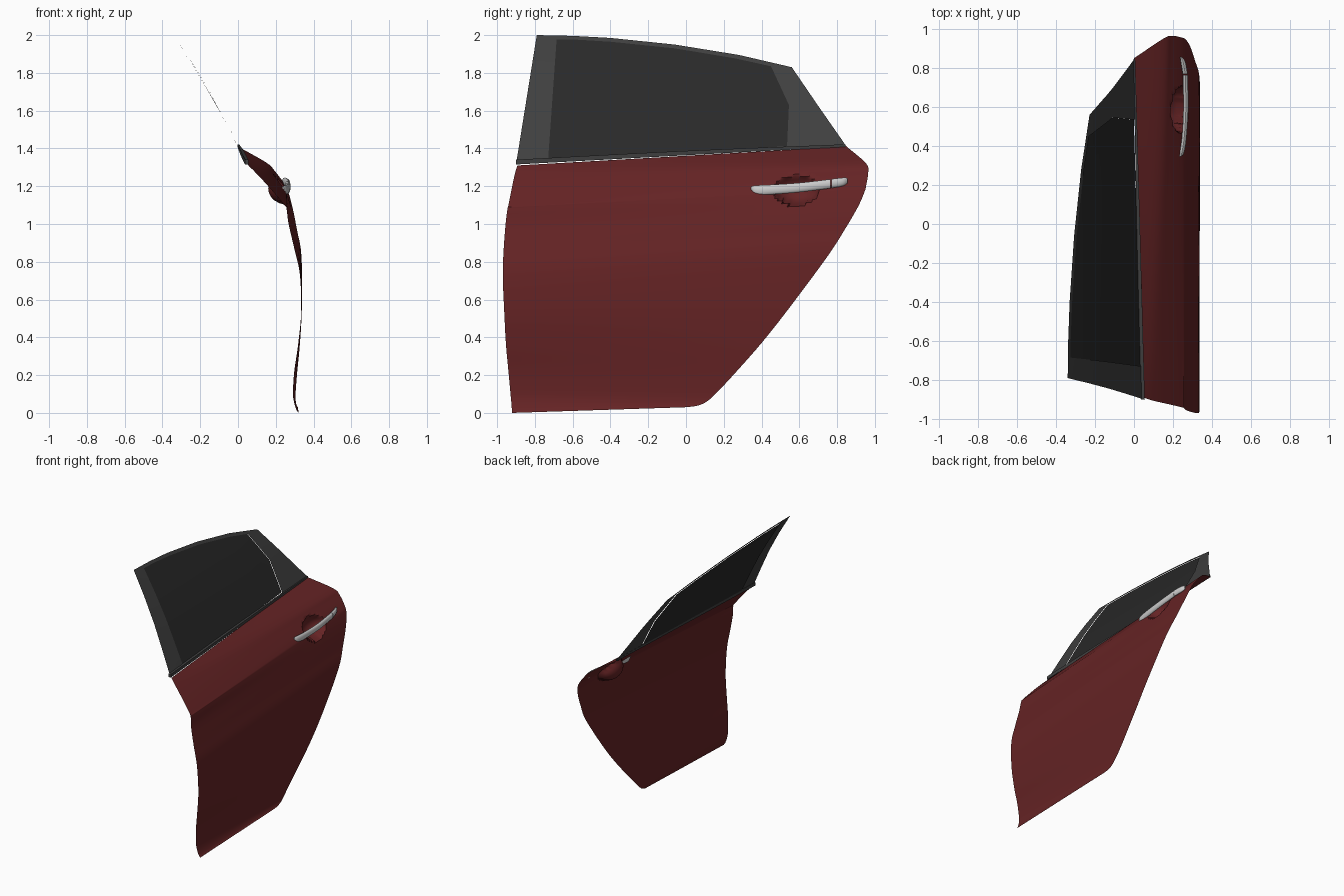
import bpy, bmesh, math
from mathutils import Vector

if "Cube" in bpy.data.objects:
    bpy.data.objects.remove(bpy.data.objects["Cube"])


def material(name, rgb):
    m = bpy.data.materials.new(name)
    m.diffuse_color = (*rgb, 1)
    m.use_nodes = True
    m.node_tree.nodes["Principled BSDF"].inputs["Base Color"].default_value = m.diffuse_color
    return m


RED = material("red_paint", (0.13, 0.017, 0.018))
TRIM = material("dark_trim", (0.05, 0.05, 0.05))
GLASS = material("tinted_glass", (0.022, 0.022, 0.022))
SILVER = material("silver", (0.7, 0.7, 0.7))


def make(name, bm, mat, angle=40):
    me = bpy.data.meshes.new(name)
    bm.to_mesh(me)
    bm.free()
    ob = bpy.data.objects.new(name, me)
    bpy.context.collection.objects.link(ob)
    me.materials.append(mat)
    bpy.ops.object.select_all(action='DESELECT')
    ob.select_set(True)
    bpy.context.view_layer.objects.active = ob
    bpy.ops.object.shade_smooth_by_angle(angle=math.radians(angle))
    return ob


def skin(rows, wrap=False, caps=False):
    """Quads between rows of points."""
    bm = bmesh.new()
    vs = [[bm.verts.new(p) for p in r] for r in rows]
    n = len(rows[0])
    for a, b in zip(vs, vs[1:]):
        for i in range(n if wrap else n - 1):
            j = (i + 1) % n
            bm.faces.new((a[i], a[j], b[j], b[i]))
    if caps:
        bm.faces.new(vs[0])
        bm.faces.new(vs[-1])
        bmesh.ops.recalc_face_normals(bm, faces=bm.faces)
    return bm


def smooth_path(pts, steps):
    """Catmull-Rom through points of any dimension."""
    pts = [Vector(p) for p in pts]
    p = [2 * pts[0] - pts[1]] + pts + [2 * pts[-1] - pts[-2]]
    out = []
    for i in range(1, len(p) - 2):
        a, b, c, d = p[i - 1:i + 3]
        for k in range(steps):
            t = k / steps
            out.append(0.5 * (2 * b + (c - a) * t + (2 * a - 5 * b + 4 * c - d) * t ** 2
                              + (3 * b - a - 3 * c + d) * t ** 3))
    return out + [pts[-1]]


def loft(name, sections, mat, sides, steps, phase=0.0):
    """Closed bar along y; sections are (y, z, x, half depth, half height)."""
    rows = []
    for y, z, x, a, b in smooth_path(sections, steps):
        rows.append([(x + a * math.cos(phase + k * math.tau / sides), y,
                      z + b * math.sin(phase + k * math.tau / sides)) for k in range(sides)])
    return make(name, skin(rows, True, True), mat)


# Door skin: each row joins a front-edge point to a rear-edge point (y, z, x each)
EDGES = [
    (-.92, 0, .32, 0, .03, .318), (-.922, .02, .308, .06, .038, .312),
    (-.925, .06, .296, .11, .06, .306), (-.93, .11, .291, .16, .105, .305),
    (-.94, .22, .298, .25, .2, .312), (-.953, .36, .318, .4, .37, .328),
    (-.962, .53, .334, .55, .56, .338), (-.97, .73, .328, .75, .83, .336),
    (-.965, .87, .298, .84, .97, .312), (-.955, 1.0, .268, .91, 1.09, .288),
    (-.945, 1.08, .257, .945, 1.17, .266), (-.94, 1.1, .246, .955, 1.21, .248),
    (-.92, 1.2, .16, .965, 1.28, .195), (-.905, 1.27, .095, .95, 1.325, .15),
    (-.892, 1.31, .055, .85, 1.41, 0),
]
COLS = [i / 20 * 0.7 for i in range(20)] + [0.7 + i / 40 * 0.2 for i in range(40)] + [0.9, 0.95, 1]


def skin_point(e, u):
    front, rear = Vector((e[2], e[0], e[1])), Vector((e[5], e[3], e[4]))
    p = front.lerp(rear, u)
    # scooped finger recess behind the handle
    r = ((p.y - .585) / .12) ** 2 + ((p.z - 1.19) / .085) ** 2
    if r < 1:
        p.x = min(p.x, .25 - .09 * math.sqrt(1 - r))
    return p


rows = [[skin_point(e, u) for u in COLS] for e in smooth_path(EDGES, 5)]
make("door_skin", skin(rows), RED, 35)

# Door handle: bowed grip and separate rear cap
loft("handle_grip", [(.345, 1.187, .238, .005, .012), (.37, 1.178, .246, .012, .026),
                     (.45, 1.182, .258, .012, .026), (.6, 1.193, .266, .013, .025),
                     (.765, 1.213, .263, .013, .024)], SILVER, 16, 5)
loft("handle_cap", [(.769, 1.214, .263, .013, .024), (.83, 1.223, .252, .012, .022),
                    (.855, 1.23, .242, .006, .014)], SILVER, 16, 5)


# Window: everything lies on one leaning curved sheet
LEAN = [(1.3, .06), (1.42, 0), (1.65, -.12), (1.83, -.228), (2.0, -.34)]


def on_window(y, z, inset=0.0):
    for (z0, x0), (z1, x1) in zip(LEAN, LEAN[1:]):
        if z <= z1 or z1 == 2.0:
            return (x0 + (x1 - x0) * (z - z0) / (z1 - z0) - inset, y, z)


def densify(loop, n=4):
    out = []
    for a, b in zip(loop, loop[1:] + loop[:1]):
        out += [(a[0] + (b[0] - a[0]) * k / n, a[1] + (b[1] - a[1]) * k / n) for k in range(n)]
    return out


OUTER = [(-.9, 1.315), (-.79, 2.0), (-.6, 1.996), (-.4, 1.985), (-.06, 1.95),
         (.28, 1.895), (.56, 1.83), (.7, 1.625), (.85, 1.41)]
INNER = [(-.73, 1.34), (-.685, 1.978), (-.58, 1.976), (-.4, 1.965), (-.06, 1.93),
         (.26, 1.877), (.45, 1.835), (.545, 1.63), (.535, 1.412)]
ring = [[on_window(*p) for p in densify(loop)] for loop in (INNER, OUTER)]
make("window_frame", skin(ring, wrap=True), TRIM)

# Glass: columns from the belt line up to the frame
columns = []
for i, (ty, tz) in enumerate(INNER[1:8]):
    by = (-.73, -.6, -.4, -.06, .26, .45, .535)[i]
    bz = 1.34 + (by + .73) / 1.265 * .072
    columns.append([on_window(by + (ty - by) * k / 8, bz + (tz - bz) * k / 8, .005)
                    for k in range(9)])
make("window_glass", skin(columns), GLASS)

# Belt-line trim strip under the glass
loft("belt_trim", [(-.9, 1.328, .046, .013, .018), (0, 1.376, .022, .012, .016),
                   (.845, 1.415, .002, .006, .01)], TRIM, 4, 6, math.pi / 4)
